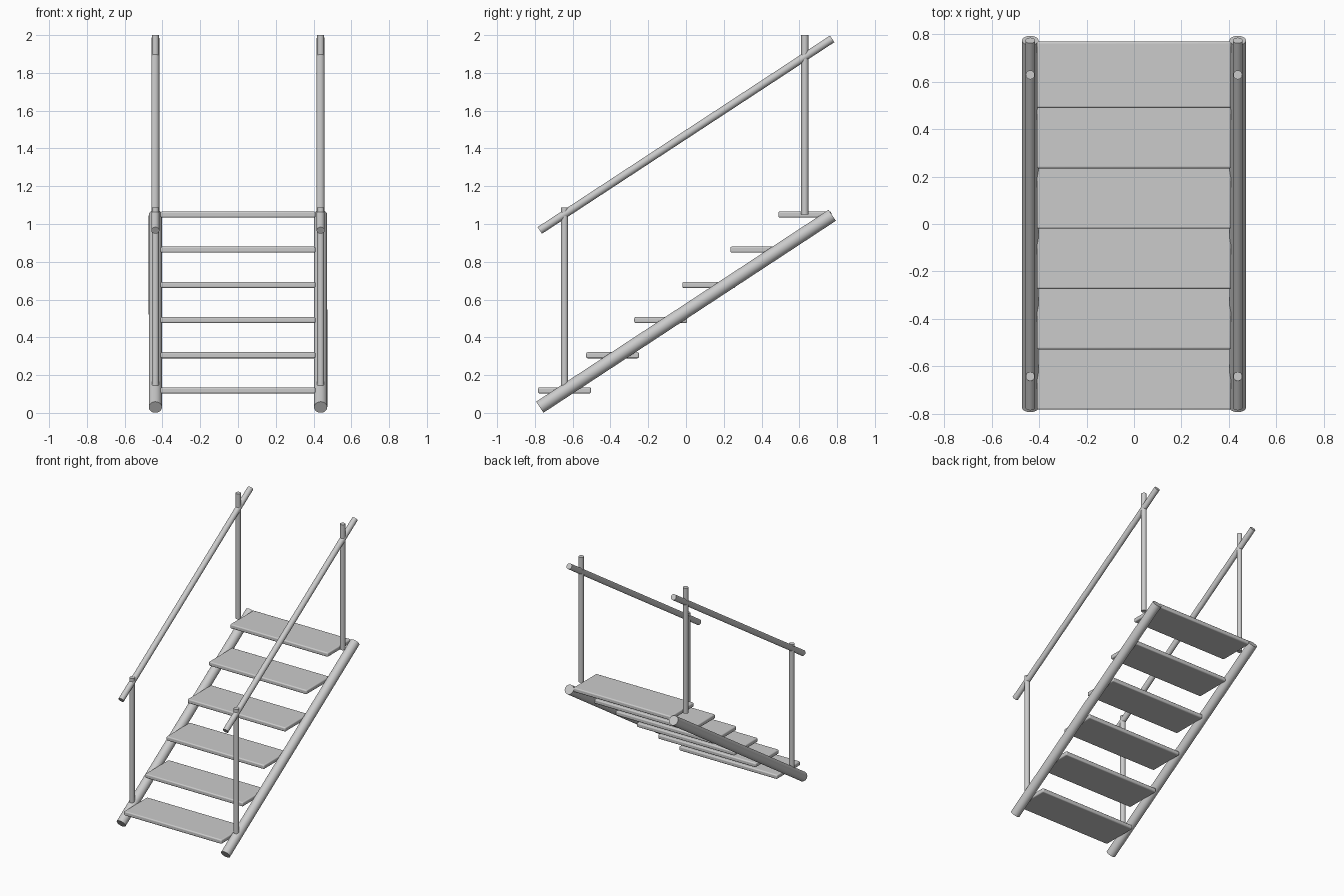
import bpy
from mathutils import Vector

if "Cube" in bpy.data.objects:
    bpy.data.objects.remove(bpy.data.objects["Cube"])

STEPS = 6
Z0, Z1 = 0.119, 1.05        # centre heights of lowest and highest tread
Y0, Y1 = -0.643, 0.629      # centre depth of lowest and highest tread
SIDE_X = 0.4375


def smooth(obj):
    bpy.ops.object.select_all(action='DESELECT')
    obj.select_set(True)
    bpy.context.view_layer.objects.active = obj
    bpy.ops.object.shade_smooth_by_angle()


def tube(name, a, b, radius):
    a, b = Vector(a), Vector(b)
    d = b - a
    bpy.ops.mesh.primitive_cylinder_add(vertices=32, radius=radius,
                                        depth=d.length, location=(a + b) / 2)
    obj = bpy.context.object
    obj.name = name
    obj.rotation_euler = d.to_track_quat('Z', 'Y').to_euler()
    smooth(obj)


# Treads: flat boards with softly rounded edges
for i in range(STEPS):
    t = i / (STEPS - 1)
    bpy.ops.mesh.primitive_cube_add(
        size=1, location=(0, Y0 + (Y1 - Y0) * t, Z0 + (Z1 - Z0) * t))
    tread = bpy.context.object
    tread.name = f"tread_{i + 1}"
    tread.scale = (0.82, 0.28, 0.032)
    bpy.ops.object.transform_apply(location=False, rotation=False, scale=True)
    bevel = tread.modifiers.new("rounded_edges", 'BEVEL')
    bevel.width = 0.008
    bevel.segments = 3
    smooth(tread)

for side, s in (("left", -1), ("right", 1)):
    x = s * SIDE_X
    # Sloping stringer pipe and parallel handrail
    tube(f"{side}_stringer", (x, -0.774, 0.030), (x, 0.774, 1.046), 0.035)
    tube(f"{side}_handrail", (x, -0.774, 0.966), (x, 0.774, 1.980), 0.021)
    # Upright posts at the bottom and top steps
    tube(f"{side}_lower_post", (x, -0.643, Z0), (x, -0.643, 1.088), 0.019)
    tube(f"{side}_upper_post", (x, 0.629, Z1), (x, 0.629, 2.0), 0.019)
